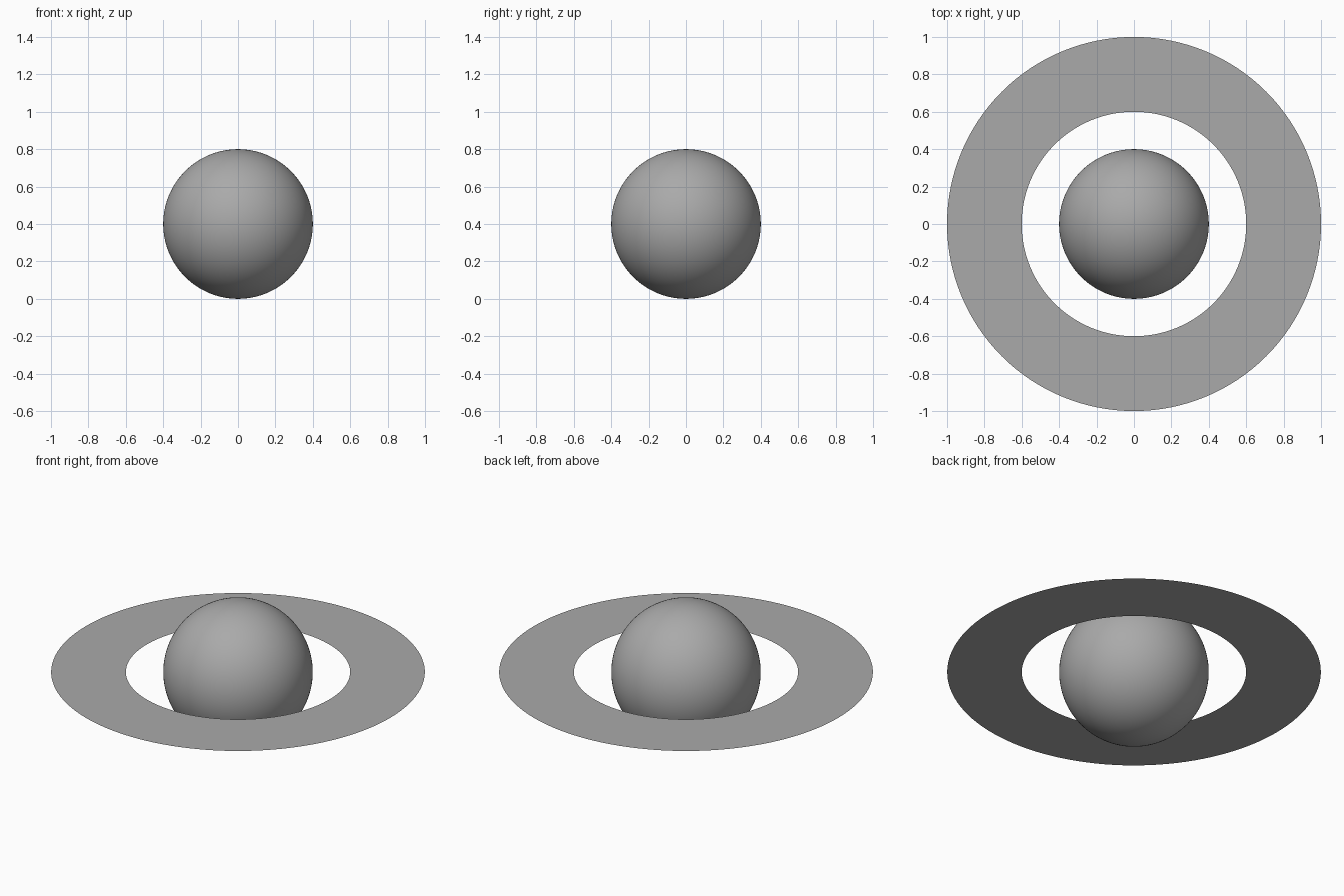
import bpy
import bmesh
from math import cos, sin, tau

RADIUS = 0.4
RING_INNER, RING_OUTER = 0.6, 1.0
SIDES = 128

default = bpy.data.objects.get("Cube")
if default:
    bpy.data.objects.remove(default, do_unlink=True)


def make_material(name, color):
    mat = bpy.data.materials.new(name)
    mat.use_nodes = True
    mat.diffuse_color = color
    mat.node_tree.nodes["Principled BSDF"].inputs["Base Color"].default_value = color
    return mat


def add_object(name, bm, mat, smooth):
    mesh = bpy.data.meshes.new(name)
    for face in bm.faces:
        face.smooth = smooth
    bm.to_mesh(mesh)
    bm.free()
    mesh.materials.append(mat)
    obj = bpy.data.objects.new(name, mesh)
    obj.location.z = RADIUS
    bpy.context.collection.objects.link(obj)
    return obj


grey = make_material("mid grey", (0.4, 0.4, 0.4, 1))

# Planet: smooth ball resting on the ground
bm = bmesh.new()
bmesh.ops.create_uvsphere(bm, u_segments=SIDES, v_segments=SIDES // 2, radius=RADIUS)
add_object("planet", bm, grey, True)

# Ring: flat paper-thin band around the equator, facing up
bm = bmesh.new()
inner, outer = [
    [bm.verts.new((r * cos(tau * i / SIDES), r * sin(tau * i / SIDES), 0)) for i in range(SIDES)]
    for r in (RING_INNER, RING_OUTER)
]
for i in range(SIDES):
    j = (i + 1) % SIDES
    bm.faces.new((inner[i], outer[i], outer[j], inner[j]))
add_object("ring", bm, grey, False)
